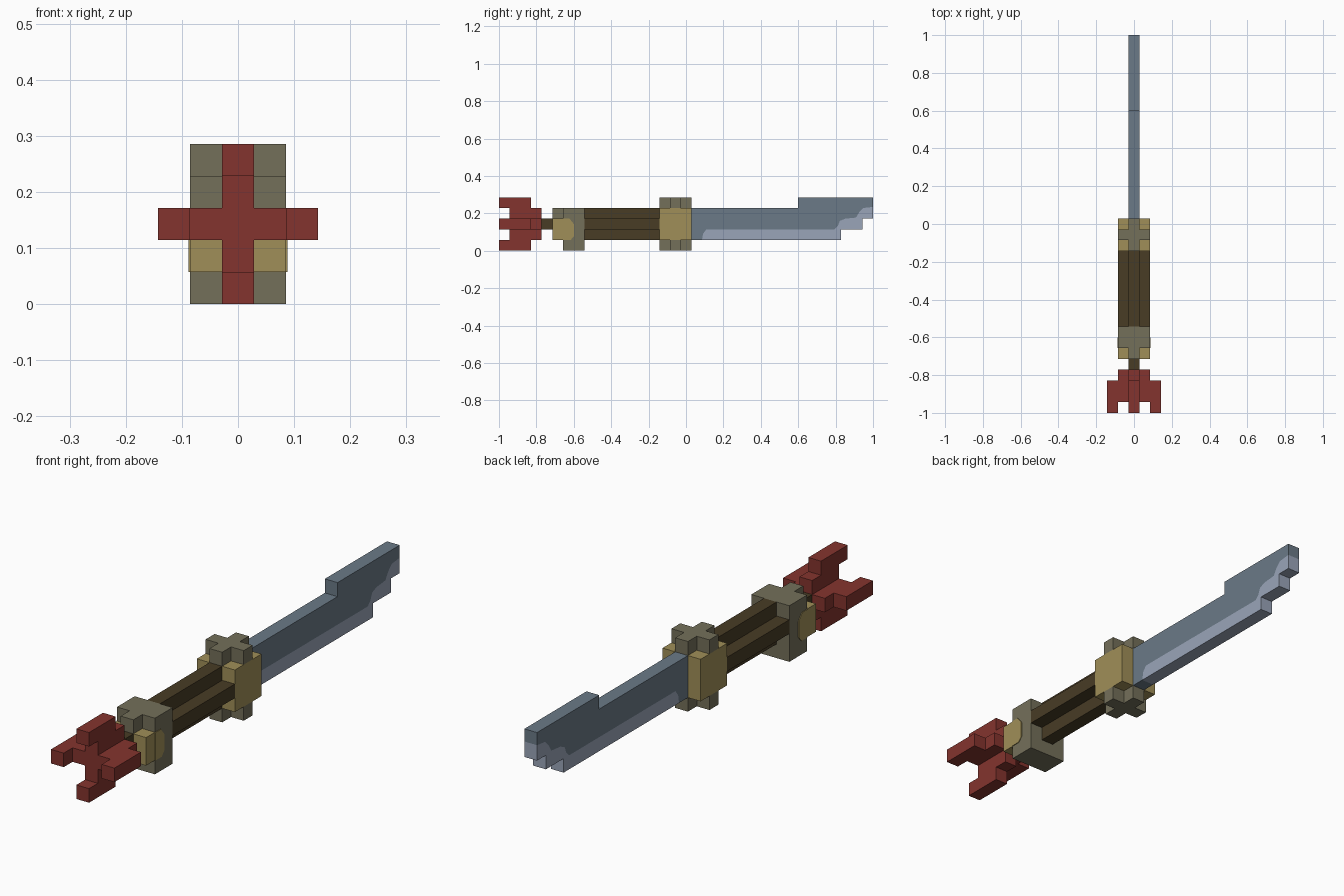
import bpy, bmesh

if "Cube" in bpy.data.objects:
    bpy.data.objects.remove(bpy.data.objects["Cube"])

U = 2 / 35  # size of one block; the sword is 35 blocks long


def material(name, rgb):
    lin = [((c / 255 + 0.055) / 1.055) ** 2.4 for c in rgb]
    m = bpy.data.materials.new(name)
    m.diffuse_color = (*lin, 1)
    m.use_nodes = True
    m.node_tree.nodes["Principled BSDF"].inputs["Base Color"].default_value = m.diffuse_color
    return m


RED = material("red_cloth", (132, 52, 46))
STONE = material("grey_bronze", (116, 112, 90))
GOLD = material("gold", (160, 143, 88))
WOOD = material("dark_wood", (72, 60, 37))
STEEL = material("dark_steel", (107, 122, 135))
EDGE = material("bright_steel", (154, 165, 185))


def point(x, y, z):
    """Block units to world: x from the centre, y from the front, z from the ground."""
    return (x * U, (y - 17.5) * U, z * U)


def finish(name, bm, mats):
    bmesh.ops.recalc_face_normals(bm, faces=bm.faces)
    me = bpy.data.meshes.new(name)
    bm.to_mesh(me)
    bm.free()
    for m in mats:
        me.materials.append(m)
    ob = bpy.data.objects.new(name, me)
    bpy.context.collection.objects.link(ob)
    return ob


def blocks(name, mat, boxes):
    """Join boxes (x0, x1, y0, y1, z0, z1) on the block grid into one outer skin."""
    cells = set()
    for x0, x1, y0, y1, z0, z1 in boxes:
        cells |= {(x, y, z) for x in range(x0, x1)
                  for y in range(y0, y1) for z in range(z0, z1)}
    bm = bmesh.new()
    for c in cells:
        for axis in range(3):
            for side in (0, 1):
                n = list(c)
                n[axis] += 2 * side - 1
                if tuple(n) in cells:
                    continue
                quad = []
                for a, b in ((0, 0), (1, 0), (1, 1), (0, 1)):
                    p = list(c)
                    p[axis] += side
                    p[(axis + 1) % 3] += a
                    p[(axis + 2) % 3] += b
                    quad.append(bm.verts.new(point(p[0] - 0.5, p[1], p[2])))
                bm.faces.new(quad)
    bmesh.ops.remove_doubles(bm, verts=bm.verts, dist=1e-4)
    bmesh.ops.recalc_face_normals(bm, faces=bm.faces)
    bmesh.ops.dissolve_limit(bm, angle_limit=0.01, verts=bm.verts, edges=bm.edges)
    return finish(name, bm, [mat])


def slab(name, x0, x1, regions):
    """Side profiles (y, z) that share borders, extruded along x as one solid."""
    bm = bmesh.new()
    verts = {}

    def v(x, p):
        if (x, p) not in verts:
            verts[x, p] = bm.verts.new(point(x, *p))
        return verts[x, p]

    edges = {}
    for i, (mat, prof) in enumerate(regions):
        for x in (x0, x1):
            bm.faces.new([v(x, p) for p in prof]).material_index = i
        for a, b in zip(prof, prof[1:] + prof[:1]):
            edges.setdefault(frozenset((a, b)), []).append((i, a, b))
    for uses in edges.values():
        if len(uses) == 1:  # outer border only
            i, a, b = uses[0]
            bm.faces.new([v(x0, a), v(x0, b), v(x1, b), v(x1, a)]).material_index = i
    return finish(name, bm, [m for m, _ in regions])


# Tassel: four prongs flaring from a cross-shaped core
blocks("tassel", RED, [
    (-1, 2, 1, 4, 2, 3), (0, 1, 1, 4, 1, 4),
    (-2, -1, 0, 3, 2, 3), (2, 3, 0, 3, 2, 3),
    (0, 1, 0, 3, 0, 1), (0, 1, 0, 3, 4, 5)])
blocks("tassel_cord", WOOD, [(0, 1, 4, 5, 2, 3)])

# Pommel with a gold cap that wraps onto its sides
blocks("pommel", STONE, [(-1, 2, 6, 8, 0, 4), (0, 1, 5, 6, 3, 4)])
blocks("pommel_cap", GOLD, [(-1, 2, 5, 6, 1, 3)])
cap_side = [(6, 1), (6.7, 1), (7, 1.35), (7, 2.5), (6.6, 3), (6, 3)]
for side, x in (("left", -1.55), ("right", 1.5)):
    slab("pommel_inlay_" + side, x, x + 0.05, [(GOLD, cap_side)])

# Grip with a cross-shaped section
blocks("grip", WOOD, [(-1, 2, 8, 15, 2, 3), (0, 1, 8, 15, 1, 4)])

# Guard: gold block with a cross above and below
blocks("guard", GOLD, [(-1, 2, 15, 18, 1, 4)])
for name, z in (("lower", 0), ("upper", 4)):
    blocks("guard_cross_" + name, STONE,
           [(-1, 2, 16, 17, z, z + 1), (0, 1, 15, 18, z, z + 1)])

# Blade: dark spine and bright cutting edge meeting along one line
border = [(19, 1), (19.1, 1.6), (19.4, 2), (31.4, 2), (31.7, 2.3), (31.9, 2.8),
          (32.4, 3), (33.4, 3.1), (33.7, 3.6), (34.1, 4), (35, 4.1)]
spine = border + [(35, 5), (28, 5), (28, 4), (18, 4), (18, 1)]
edge = border + [(35, 3), (34, 3), (34, 2), (32, 2), (32, 1)]
slab("blade", -0.5, 0.5, [(STEEL, spine), (EDGE, edge)])
